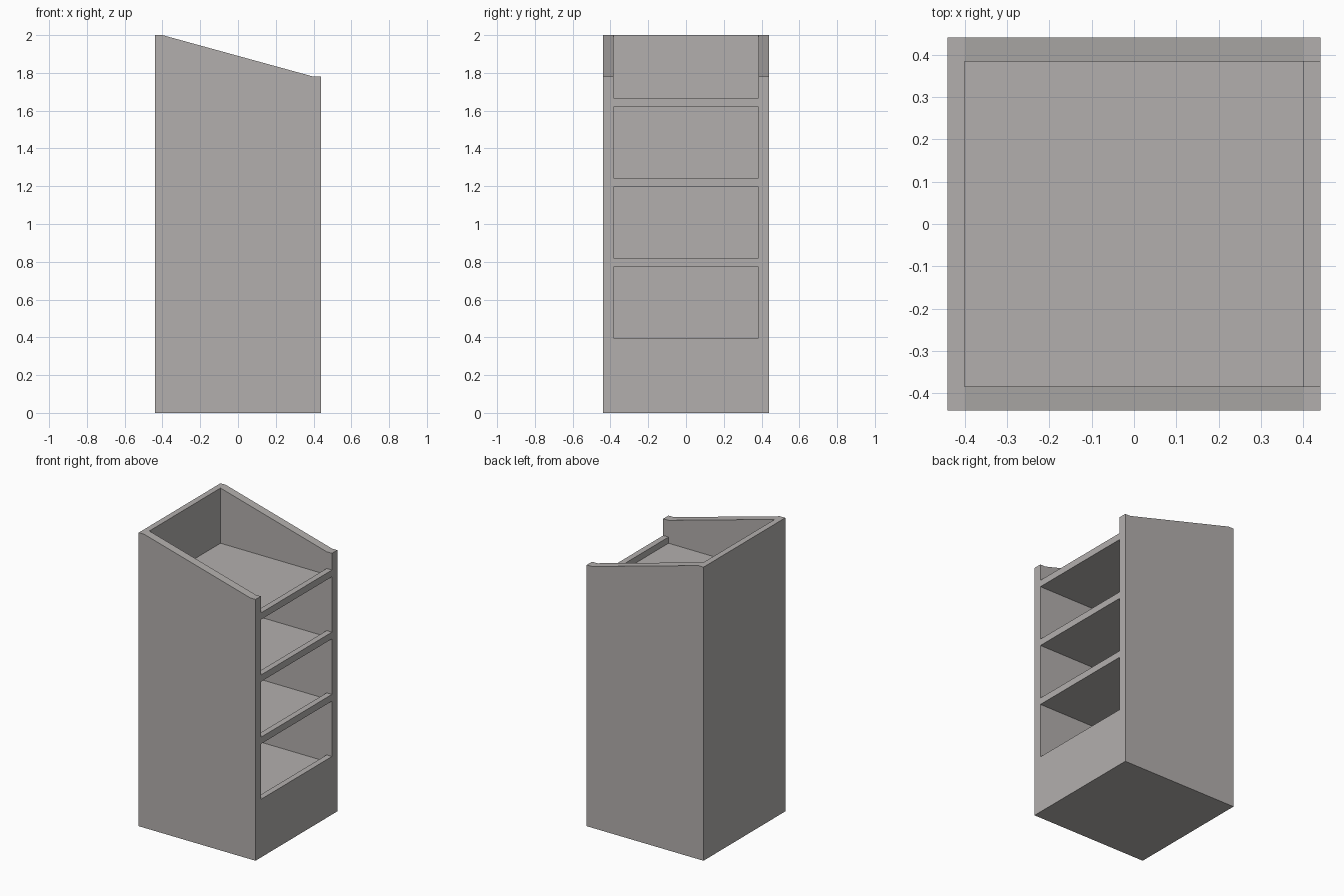
import bpy
import bmesh

if "Cube" in bpy.data.objects:
    bpy.data.objects.remove(bpy.data.objects["Cube"])

# One flat warm grey for the whole display stand
grey = bpy.data.materials.new("warm grey")
grey.diffuse_color = (0.45, 0.43, 0.42, 1.0)
grey.use_nodes = True
grey.node_tree.nodes["Principled BSDF"].inputs["Base Color"].default_value = grey.diffuse_color

OUT = 0.44      # outer half width and depth
IN_X = 0.40     # inner face of back wall and lips
IN_Y = 0.383    # inner face of side walls
TOP, LOW = 2.0, 1.78
FLOORS = [0.35, 0.773, 1.197, 1.62]
LIP = 0.046
THIN = 0.004


def prism(name, profile, y0, y1):
    """Extrude an x-z profile from y0 to y1."""
    bm = bmesh.new()
    face = bm.faces.new([bm.verts.new((x, y0, z)) for x, z in profile])
    new = bmesh.ops.extrude_face_region(bm, geom=[face])["geom"]
    verts = [v for v in new if isinstance(v, bmesh.types.BMVert)]
    bmesh.ops.translate(bm, verts=verts, vec=(0, y1 - y0, 0))
    bmesh.ops.recalc_face_normals(bm, faces=bm.faces)
    mesh = bpy.data.meshes.new(name)
    bm.to_mesh(mesh)
    bm.free()
    mesh.materials.append(grey)
    obj = bpy.data.objects.new(name, mesh)
    bpy.context.collection.objects.link(obj)
    return obj


def box(name, x0, x1, z0, z1):
    return prism(name, [(x0, z0), (x1, z0), (x1, z1), (x0, z1)], -IN_Y, IN_Y)


# Side walls with sloping top edge
side = [(-OUT, 0), (OUT, 0), (OUT, LOW), (IN_X, LOW), (-IN_X, TOP), (-OUT, TOP)]
prism("front_side_wall", side, -OUT, -IN_Y)
prism("rear_side_wall", side, IN_Y, OUT)

# Tall back wall
box("back_wall", -OUT, -IN_X, 0, TOP)

# Closed plinth, its top is the lowest shelf floor
box("plinth", -IN_X, OUT, 0, FLOORS[0])
box("plinth_lip", IN_X, OUT, FLOORS[0], FLOORS[0] + LIP)

# Thin shelf floors, each with a raised lip along the open side
for i, z in enumerate(FLOORS[1:], 1):
    box(f"shelf_floor_{i}", -IN_X, IN_X, z, z + THIN)
    box(f"shelf_lip_{i}", IN_X, OUT, z, z + LIP)
